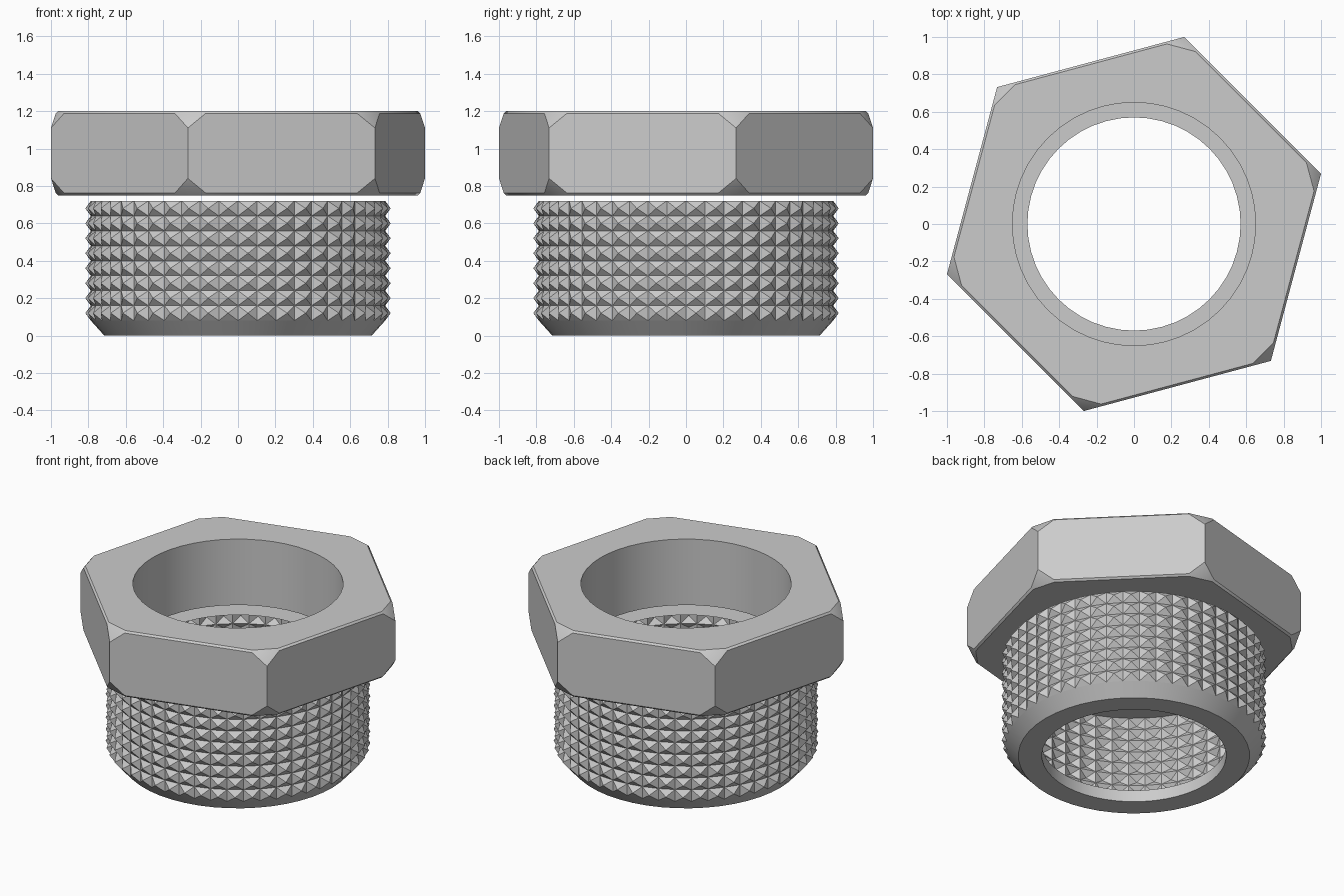
import bpy, bmesh
from math import cos, sin, pi, radians
from mathutils import Vector

if "Cube" in bpy.data.objects:
    bpy.data.objects.remove(bpy.data.objects["Cube"])

SIDES = 48

# Single steel colour
steel = bpy.data.materials.new("grey_steel")
steel.use_nodes = True
colour = (0.6, 0.6, 0.6, 1)
steel.diffuse_color = colour
steel.node_tree.nodes["Principled BSDF"].inputs["Base Color"].default_value = colour


def make_object(name, bm):
    mesh = bpy.data.meshes.new(name)
    bm.to_mesh(mesh)
    bm.free()
    obj = bpy.data.objects.new(name, mesh)
    bpy.context.collection.objects.link(obj)
    mesh.materials.append(steel)
    return obj


def smooth(obj):
    bpy.ops.object.select_all(action='DESELECT')
    obj.select_set(True)
    bpy.context.view_layer.objects.active = obj
    bpy.ops.object.shade_smooth_by_angle(angle=radians(25))


def lathe(bm, profile, closed=False):
    """Revolve (radius, height) points and return the faces of each band."""
    rings = [[bm.verts.new((r * cos(2 * pi * i / SIDES), r * sin(2 * pi * i / SIDES), z))
              for i in range(SIDES)] for r, z in profile]
    if closed:
        rings.append(rings[0])
    bands = []
    for low, high in zip(rings, rings[1:]):
        bands.append([bm.faces.new((low[i], low[(i + 1) % SIDES],
                                    high[(i + 1) % SIDES], high[i]))
                      for i in range(SIDES)])
    return bands


# Hexagonal head: hull of the hexagon with clipped corners and a fine edge chamfer
bm = bmesh.new()
MID, HALF = 0.975, 0.225
corners = [Vector((1.035 * cos(radians(15 + 60 * k)), 1.035 * sin(radians(15 + 60 * k)), 0))
           for k in range(6)]
for k, corner in enumerate(corners):
    for side in (-1, 1):
        bm.verts.new(corner + Vector((0, 0, MID + side * (HALF - 0.09))))
        other = corners[(k + side) % 6]
        edge_point = corner.lerp(other, 0.095)
        inward = -(corner + other).normalized()
        for up in (-1, 1):
            bm.verts.new(edge_point + Vector((0, 0, MID + up * (HALF - 0.012))))
            bm.verts.new(edge_point + inward * 0.012 + Vector((0, 0, MID + up * HALF)))
bmesh.ops.convex_hull(bm, input=bm.verts)
bmesh.ops.dissolve_limit(bm, angle_limit=radians(1), verts=bm.verts, edges=bm.edges)
bmesh.ops.recalc_face_normals(bm, faces=bm.faces)
head = make_object("hex_head", bm)

# Bore through the head
bm = bmesh.new()
bmesh.ops.create_cone(bm, cap_ends=True, segments=SIDES, radius1=0.65, radius2=0.65, depth=1)
cutter = make_object("bore_cutter", bm)
cutter.location.z = MID
cutter.hide_render = True
bore = head.modifiers.new("bore", 'BOOLEAN')
bore.operation = 'DIFFERENCE'
bore.solver = 'EXACT'
bore.object = cutter
bpy.context.view_layer.objects.active = head
bpy.ops.object.modifier_apply(modifier=bore.name)
bpy.data.objects.remove(cutter)
smooth(head)

# Tapered collar at the foot
bm = bmesh.new()
lathe(bm, [(0.57, 0), (0.715, 0), (0.787, 0.08), (0.57, 0.08)], closed=True)
smooth(make_object("tapered_collar", bm))

# Knurled sleeve: hollow wall with a pyramid on every cell, capped by a flat ring
ROWS = 8
bm = bmesh.new()
wall = [(0.787, 0.08 + 0.08 * j) for j in range(ROWS + 1)]
bands = lathe(bm, wall + [(0.57, 0.72)])
cells = [f for band in bands[:ROWS] for f in band]
for tip in bmesh.ops.poke(bm, faces=cells)["verts"]:
    radius = tip.co.xy.length
    tip.co.xy *= 0.818 / radius
make_object("knurled_sleeve", bm)
